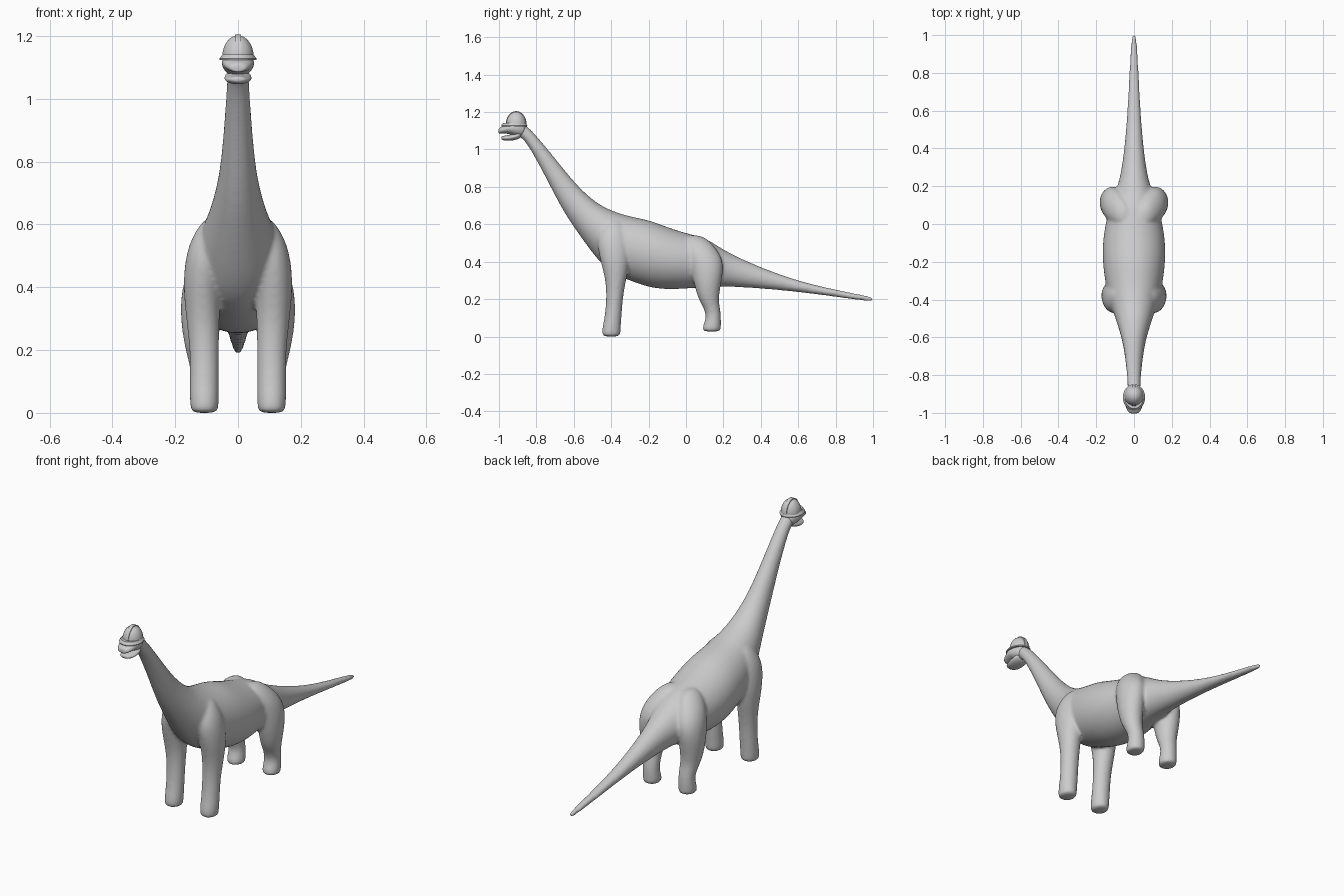
import bpy, bmesh, math
from mathutils import Vector, Matrix

if "Cube" in bpy.data.objects:
    bpy.data.objects.remove(bpy.data.objects["Cube"])


def loft(bm, rings, seg=16):
    """Skin elliptical rings given as (centre, axis, axis)."""
    loops = []
    for c, u, v in rings:
        loops.append([bm.verts.new(c + u * math.cos(a) + v * math.sin(a))
                      for a in (2 * math.pi * i / seg for i in range(seg))])
    for p, q in zip(loops, loops[1:]):
        for i in range(seg):
            j = (i + 1) % seg
            bm.faces.new((p[i], p[j], q[j], q[i]))
    bm.faces.new(loops[0][::-1])
    bm.faces.new(loops[-1])


def spine(bm, rows):
    """Rows: top y, top z, bottom y, bottom z, half width."""
    rings = []
    for ty, tz, by, bz, w in rows:
        t, b = Vector((0, ty, tz)), Vector((0, by, bz))
        rings.append(((t + b) / 2, (t - b) / 2, Vector((w, 0, 0))))
    loft(bm, rings)


def legs(bm, rows):
    """Rows: z, y, x, y radius, x radius; built on both sides."""
    for s in (-1, 1):
        loft(bm, [(Vector((s * x, y, z)), Vector((0, ry, 0)), Vector((rx, 0, 0)))
                  for z, y, x, ry, rx in rows])


def finish(bm, name, subsurf=0, angle=None):
    bmesh.ops.recalc_face_normals(bm, faces=bm.faces)
    me = bpy.data.meshes.new(name)
    bm.to_mesh(me)
    bm.free()
    ob = bpy.data.objects.new(name, me)
    bpy.context.collection.objects.link(ob)
    bpy.ops.object.select_all(action='DESELECT')
    ob.select_set(True)
    bpy.context.view_layer.objects.active = ob
    if angle:
        bpy.ops.object.shade_smooth_by_angle(angle=math.radians(angle))
    else:
        me.polygons.foreach_set("use_smooth", [True] * len(me.polygons))
    if subsurf:
        ob.modifiers.new("Subdivision", 'SUBSURF').levels = subsurf
        ob.modifiers[-1].render_levels = subsurf
    return ob


# body: tail, torso and neck in one run
bm = bmesh.new()
spine(bm, [
    (1.003, .205, 1.001, .19, .008), (.985, .215, .98, .186, .015),
    (.8, .25, .8, .212, .026), (.6, .297, .6, .238, .035),
    (.4, .37, .4, .256, .051), (.25, .438, .25, .264, .073),
    (.17, .485, .17, .266, .10), (.1, .533, .1, .26, .13),
    (0, .555, 0, .253, .155), (-.1, .588, -.1, .247, .17),
    (-.2, .628, -.2, .258, .17), (-.3, .645, -.3, .295, .157),
    (-.38, .67, -.40, .335, .14), (-.45, .70, -.48, .415, .113),
    (-.52, .75, -.555, .52, .087), (-.6, .83, -.655, .66, .06),
    (-.7, .955, -.745, .84, .046), (-.78, 1.052, -.82, .98, .038),
    (-.83, 1.108, -.865, 1.05, .035), (-.87, 1.14, -.89, 1.065, .035),
    (-.9, 1.145, -.91, 1.08, .03)])

# front legs with shoulders
legs(bm, [
    (-.001, -.40, .107, .043, .04), (.012, -.40, .107, .051, .046),
    (.05, -.398, .107, .05, .047), (.1, -.39, .107, .046, .047),
    (.2, -.382, .107, .044, .047), (.3, -.375, .112, .055, .054),
    (.4, -.378, .115, .08, .062), (.5, -.39, .107, .09, .062),
    (.57, -.39, .087, .075, .057), (.63, -.38, .06, .04, .04)])

# hind legs with haunches
legs(bm, [
    (.026, .137, .107, .043, .04), (.037, .137, .107, .051, .046),
    (.065, .14, .107, .048, .046), (.1, .148, .107, .04, .043),
    (.15, .14, .109, .044, .045), (.2, .118, .116, .055, .053),
    (.3, .115, .121, .078, .065), (.4, .112, .112, .095, .07),
    (.48, .075, .088, .085, .063), (.545, .04, .05, .05, .035)])
body = finish(bm, "body", 2)
remesh = body.modifiers.new("Blend", 'REMESH')
remesh.mode = 'VOXEL'
remesh.voxel_size = .008
remesh.use_smooth_shade = True
soft = body.modifiers.new("Soften", 'SMOOTH')
soft.factor = .5
soft.iterations = 8

# skull with upper jaw
bm = bmesh.new()
spine(bm, [
    (-.85, 1.125, -.865, 1.07, .03), (-.875, 1.15, -.885, 1.065, .044),
    (-.915, 1.155, -.915, 1.07, .053), (-.945, 1.147, -.945, 1.083, .052),
    (-.975, 1.128, -.975, 1.085, .043), (-.998, 1.116, -.998, 1.084, .03),
    (-1.003, 1.108, -1.003, 1.088, .018)])
finish(bm, "upper_head", 2)

# lower jaw
bm = bmesh.new()
spine(bm, [
    (-.875, 1.10, -.88, 1.062, .036), (-.91, 1.088, -.91, 1.05, .045),
    (-.95, 1.076, -.95, 1.045, .043), (-.977, 1.073, -.977, 1.048, .03),
    (-.988, 1.07, -.988, 1.055, .018)])
finish(bm, "lower_jaw", 2)


def cut_below(bm, z):
    bmesh.ops.bisect_plane(bm, geom=bm.verts[:] + bm.edges[:] + bm.faces[:],
                           plane_co=(0, 0, z), plane_no=(0, 0, -1), clear_outer=True)


# helmet dome
HAT = Matrix.Translation((0, -.908, 1.133))
bm = bmesh.new()
bmesh.ops.create_uvsphere(bm, u_segments=40, v_segments=24, radius=1,
                          matrix=HAT @ Matrix.Diagonal((.05, .054, .069, 1)))
cut_below(bm, 1.13)
finish(bm, "helmet_dome")

# helmet centre ridge
bm = bmesh.new()
bmesh.ops.create_cone(bm, cap_ends=True, segments=48, radius1=1, radius2=1, depth=1,
                      matrix=HAT @ Matrix.Diagonal((.02, .056, .072, 1))
                      @ Matrix.Rotation(math.pi / 2, 4, 'Y'))
cut_below(bm, 1.135)
finish(bm, "helmet_ridge", angle=30)

# helmet brim
bm = bmesh.new()
Y, X = Vector((0, 1, 0)), Vector((1, 0, 0))
loft(bm, [(Vector((0, -.918, z)), Y * (.07 + d), X * (.059 + d))
          for z, d in ((1.124, -.001), (1.128, 0), (1.134, -.004), (1.142, -.01))], 40)
finish(bm, "helmet_brim", angle=40)
